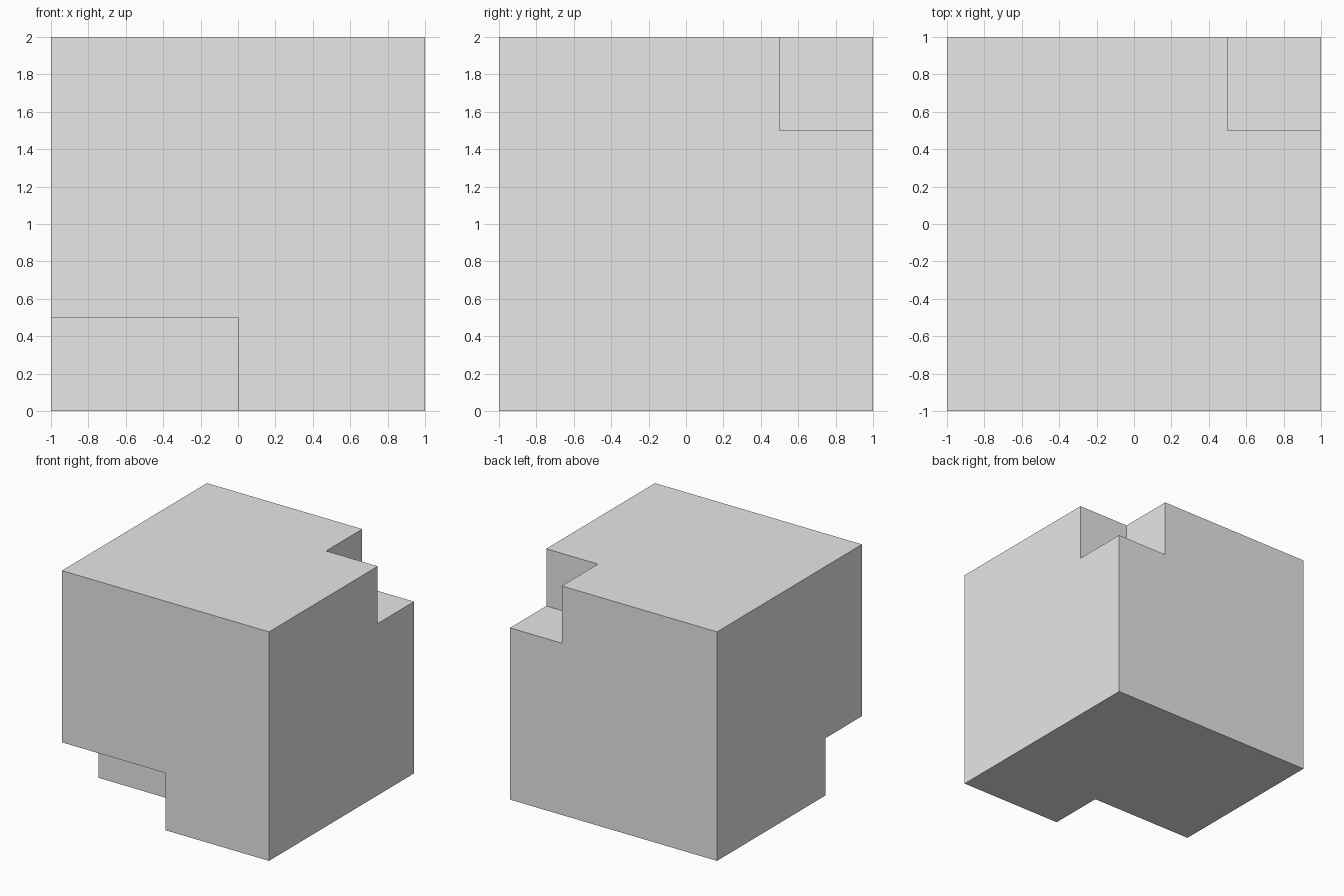
import bpy
from mathutils import Vector

# Remove the default cube
default = bpy.data.objects.get("Cube")
if default:
    bpy.data.objects.remove(default, do_unlink=True)


def box(name, low, high):
    """Axis-aligned box between two corners."""
    low, high = Vector(low), Vector(high)
    bpy.ops.mesh.primitive_cube_add(size=1, location=(low + high) / 2)
    obj = bpy.context.object
    obj.name = name
    obj.scale = high - low
    bpy.ops.object.transform_apply(location=False, rotation=False, scale=True)
    return obj


# Plain grey material
grey = bpy.data.materials.new("light grey")
grey.use_nodes = True
colour = (0.8, 0.8, 0.8, 1)
grey.diffuse_color = colour
grey.node_tree.nodes["Principled BSDF"].inputs["Base Color"].default_value = colour

# Main block
block = box("notched_block", (-1, -1, 0), (1, 1, 2))
block.data.materials.append(grey)

# Corner notches: top back left, and bottom front right (cutters overshoot the block)
notches = {
    "top_notch_cutter": ((0.5, 0.5, 1.5), (1.2, 1.2, 2.2)),
    "bottom_notch_cutter": ((-1.2, -1.2, -0.2), (0, -0.5, 0.5)),
}
for name, (low, high) in notches.items():
    cutter = box(name, low, high)
    cutter.data.materials.append(grey)
    cut = block.modifiers.new(name, "BOOLEAN")
    cut.operation = "DIFFERENCE"
    cut.solver = "EXACT"
    cut.object = cutter
    bpy.context.view_layer.objects.active = block
    bpy.ops.object.modifier_apply(modifier=cut.name)
    bpy.data.objects.remove(cutter, do_unlink=True)
